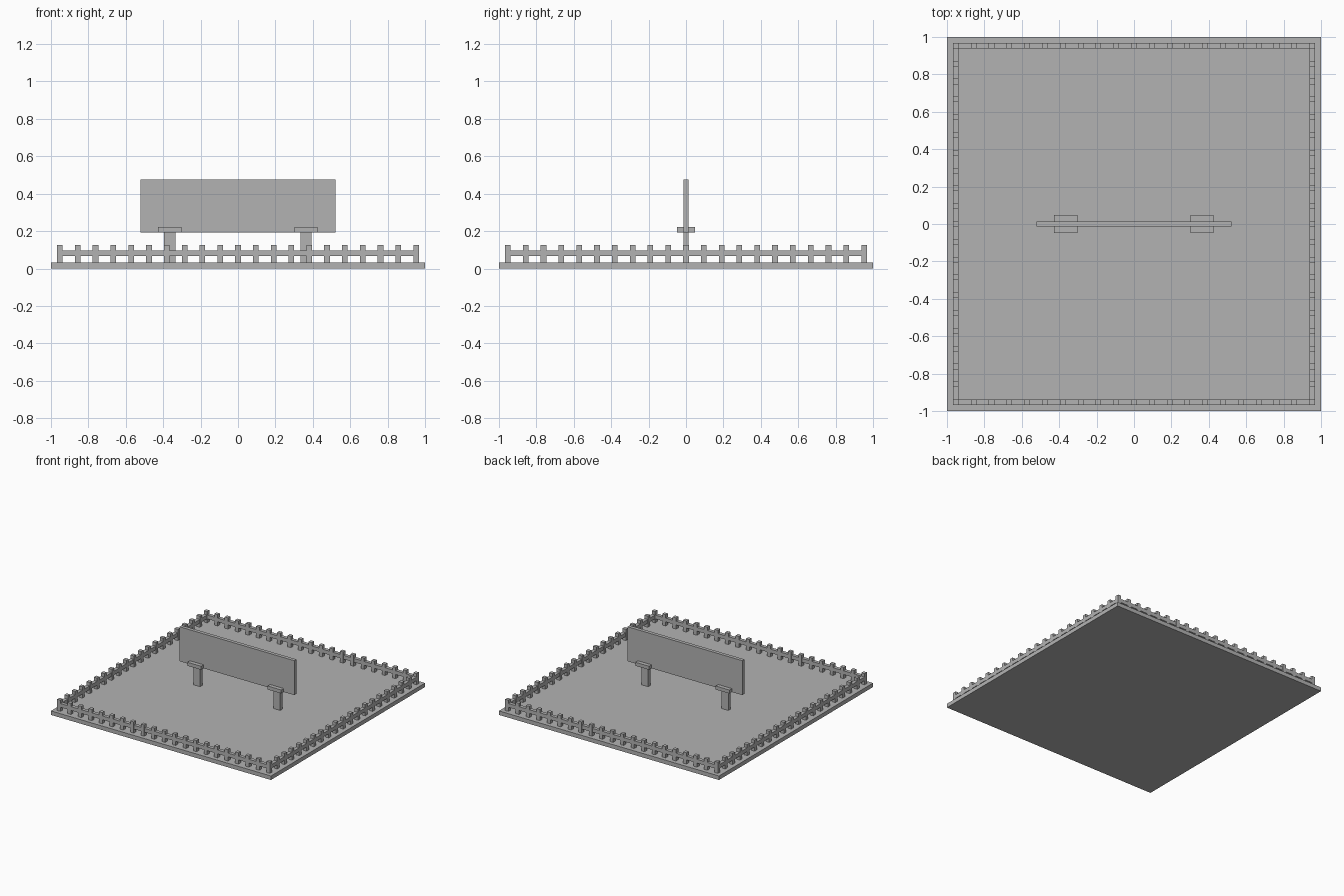
import bpy
import bmesh
from mathutils import Matrix, Vector

if "Cube" in bpy.data.objects:
    bpy.data.objects.remove(bpy.data.objects["Cube"], do_unlink=True)

grey = bpy.data.materials.new("plain grey")
grey.use_nodes = True
colour = (0.45, 0.45, 0.45, 1)
grey.diffuse_color = colour
grey.node_tree.nodes["Principled BSDF"].inputs["Base Color"].default_value = colour


def boxes(name, items):
    """One object made of boxes, each given as (centre, size)."""
    bm = bmesh.new()
    for centre, size in items:
        matrix = Matrix.Translation(centre) @ Matrix.Diagonal(Vector(size)).to_4x4()
        bmesh.ops.create_cube(bm, size=1, matrix=matrix)
    mesh = bpy.data.meshes.new(name)
    bm.to_mesh(mesh)
    bm.free()
    mesh.materials.append(grey)
    obj = bpy.data.objects.new(name, mesh)
    bpy.context.collection.objects.link(obj)
    return obj


BASE = 0.033      # top of the ground slab
EDGE = 0.952      # fence centre line
THICK = 0.029     # fence and board thickness
COUNT = 20        # gaps between posts per side

# Ground slab
boxes("ground_slab", [((0, 0, BASE / 2), (2, 2, BASE))])

# Fence posts, corner posts shared by two sides
post_height = 0.125 - BASE
places = set()
for i in range(COUNT + 1):
    t = round(-EDGE + 2 * EDGE * i / COUNT, 4)
    for s in (-EDGE, EDGE):
        places |= {(t, s), (s, t)}
post_size = (THICK + 0.001, THICK + 0.001, post_height)
boxes("fence_posts", [((x, y, BASE + post_height / 2), post_size)
                      for x, y in sorted(places)])

# Fence rails, ending inside the corner posts
rail_z, rail_height = 0.082, 0.031
length = 2 * EDGE - THICK
rails = []
for s in (-EDGE, EDGE):
    rails.append(((0, s, rail_z), (length, THICK, rail_height)))
    rails.append(((s, 0, rail_z), (THICK, length, rail_height)))
boxes("fence_rails", rails)

# Sign board
bottom, top = 0.193, 0.476
boxes("sign_board", [((0, 0, (bottom + top) / 2), (1.043, THICK, top - bottom))])

# Legs and the brackets that clasp the board
for side, x in (("right", -0.365), ("left", 0.364)):
    boxes(side + "_leg", [((x, 0, (BASE + bottom) / 2), (0.06, THICK, bottom - BASE))])
    boxes(side + "_bracket", [((x, 0, bottom + 0.0145), (0.124, 0.094, 0.029))])
